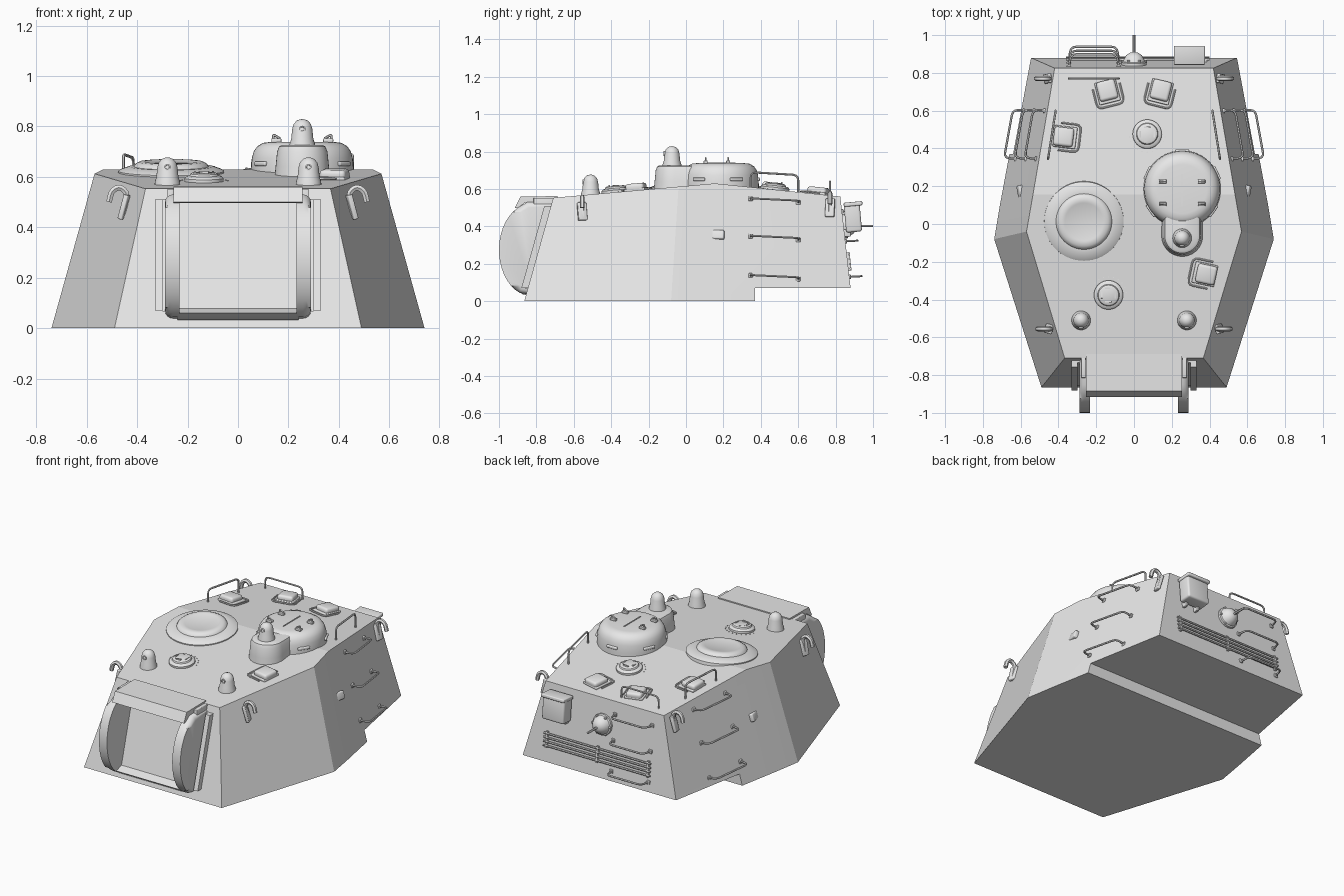
import bpy, bmesh, math
from mathutils import Matrix, Vector, Euler

if "Cube" in bpy.data.objects:
    bpy.data.objects.remove(bpy.data.objects["Cube"])

grey = bpy.data.materials.new("plain grey")
grey.diffuse_color = (0.8, 0.8, 0.8, 1)
grey.use_nodes = True
grey.node_tree.nodes["Principled BSDF"].inputs["Base Color"].default_value = grey.diffuse_color


def finish(name, bm, angle=35):
    bmesh.ops.remove_doubles(bm, verts=bm.verts, dist=1e-5)
    bmesh.ops.recalc_face_normals(bm, faces=bm.faces)
    me = bpy.data.meshes.new(name)
    bm.to_mesh(me)
    bm.free()
    me.materials.append(grey)
    me.shade_smooth()
    me.set_sharp_from_angle(angle=math.radians(angle))
    ob = bpy.data.objects.new(name, me)
    bpy.context.collection.objects.link(ob)
    return ob


def lathe(name, profile, loc, rot=(0, 0, 0), n=40, stretch=0):
    """Revolve (radius, height) points about z; stretch slides the +y half."""
    bm = bmesh.new()
    rings = []
    for r, h in profile:
        ring = []
        for i in range(n):
            a = 2 * math.pi * i / n
            y = r * math.sin(a)
            ring.append(bm.verts.new((r * math.cos(a), y + (stretch if y > 1e-6 else 0), h)))
        rings.append(ring)
    for a, b in zip(rings, rings[1:]):
        for i in range(n):
            j = (i + 1) % n
            bm.faces.new((a[i], a[j], b[j], b[i]))
    if profile[-1][0] > 0:
        bm.faces.new(rings[-1])
    bm.transform(Matrix.Translation(loc) @ Euler(rot).to_matrix().to_4x4())
    return finish(name, bm)


def box(name, loc, size, rot=(0, 0, 0), bevel=0.0):
    bm = bmesh.new()
    bmesh.ops.create_cube(bm, size=1, matrix=Matrix.Diagonal((*size, 1)))
    if bevel:
        bmesh.ops.bevel(bm, geom=bm.edges[:], offset=bevel, segments=3, profile=0.5, affect='EDGES')
    bm.transform(Matrix.Translation(loc) @ Euler(rot).to_matrix().to_4x4())
    return finish(name, bm)


def prism(name, pts, x0, x1, bevel=0.0):
    """Extrude a (y, z) outline from x0 to x1; bevel rounds the x1 rim."""
    bm = bmesh.new()
    a = [bm.verts.new((x0, *p)) for p in pts]
    b = [bm.verts.new((x1, *p)) for p in pts]
    bm.faces.new(a)
    bm.faces.new(b)
    for i in range(len(pts)):
        j = (i + 1) % len(pts)
        bm.faces.new((a[i], a[j], b[j], b[i]))
    if bevel:
        rim = [e for e in bm.edges if all(abs(v.co.x - x1) < 1e-6 for v in e.verts)]
        bmesh.ops.bevel(bm, geom=rim, offset=bevel, segments=4, profile=0.5, affect='EDGES')
    return finish(name, bm)


def tube(name, pts, r=0.006, bend=0.02):
    """Round bar along a path with softened corners."""
    pts = [Vector(p) for p in pts]
    path = [pts[0]]
    for p, q, s in zip(pts, pts[1:], pts[2:]):
        a = q + (p - q).normalized() * min(bend, (p - q).length * 0.45)
        b = q + (s - q).normalized() * min(bend, (s - q).length * 0.45)
        path += [a.lerp(q, t).lerp(q.lerp(b, t), t) for t in (0, .33, .67, 1)]
    path.append(pts[-1])
    cu = bpy.data.curves.new(name + "_path", 'CURVE')
    cu.dimensions = '3D'
    cu.bevel_depth = r
    cu.bevel_resolution = 1
    cu.use_fill_caps = True
    sp = cu.splines.new('POLY')
    sp.points.add(len(path) - 1)
    for sv, p in zip(sp.points, path):
        sv.co = (*p, 1)
    tmp = bpy.data.objects.new(name + "_path", cu)
    bpy.context.collection.objects.link(tmp)
    bm = bmesh.new()
    bm.from_mesh(tmp.to_mesh())
    tmp.to_mesh_clear()
    bpy.data.objects.remove(tmp)
    return finish(name, bm, 50)


# Surface helpers
def roof_z(y):
    return 0.553 + (y + 0.71) * 0.089 if y < 0.155 else 0.63 - (y - 0.155) * 0.1045

def roof_tilt(y):
    return math.atan(0.089) if y < 0.155 else -math.atan(0.1045)

def side_x(y, z):
    if y > -0.06:
        lo, hi = 0.74 - 0.183 * (y + 0.08), 0.569 - 0.172 * (y + 0.04)
    else:
        lo, hi = 0.74 + 0.318 * (y + 0.08), 0.569 + 0.304 * (y + 0.04)
    return lo + (hi - lo) * z / 0.6

def front_y(z):
    return -0.865 + z * 0.28

def rear_y(z):
    return 0.888 - z * 0.1125


# Turret shell: six-sided, ridged roof, notched under the rear
low = [(0.49, -0.865), (0.74, -0.08), (0.71, 0.1), (0.563, 0.888)]
top = [(0.367, -0.71), (0.569, -0.04), (0.535, 0.155), (0.42, 0.825)]
bm = bmesh.new()
L = {s: [bm.verts.new((s * x, y, 0)) for x, y in low] for s in (-1, 1)}
T = {s: [bm.verts.new((s * x, y, roof_z(y))) for x, y in top] for s in (-1, 1)}
for i in range(3):
    bm.faces.new((T[1][i], T[1][i + 1], T[-1][i + 1], T[-1][i]))
    bm.faces.new((L[1][i], L[1][i + 1], L[-1][i + 1], L[-1][i]))
    for s in (-1, 1):
        bm.faces.new((L[s][i], L[s][i + 1], T[s][i + 1], T[s][i]))
for i in (0, 3):
    bm.faces.new((L[-1][i], L[1][i], T[1][i], T[-1][i]))
shell = finish("turret_shell", bm, 6)
cutter = box("notch_cutter", (0, 0.87, -0.03), (2, 1.0, 0.2))
cutter.hide_render = True
cutter.hide_viewport = True
cut = shell.modifiers.new("rear_notch", 'BOOLEAN')
cut.operation = 'DIFFERENCE'
cut.object = cutter

# Gun mount: curved cheeks, face panel, lip, hood and side strips
cheek = [(-0.66, 0.53), (-0.85, 0.53), (-0.9, 0.5)]
cheek += [(-0.83 - 0.17 * math.cos(a), 0.275 + 0.245 * math.sin(a))
          for a in [math.radians(d) for d in range(56, -79, -9)]]
cheek += [(-0.8, 0.03)]
for s in (-1, 1):
    prism("mount_cheek", cheek, 0.232 * s, 0.289 * s, 0.03)
    prism("mount_strip", [(front_y(z) - d, z) for z, d in
                          ((0.07, -0.02), (0.07, 0.035), (0.51, 0.035), (0.51, -0.02))],
          0.30 * s, 0.33 * s)
    prism("mount_strip_base", [(front_y(z) - d, z) for z, d in
                               ((0.065, -0.02), (0.065, 0.012), (0.51, 0.012), (0.51, -0.02))],
          0.28 * s, 0.30 * s)
    box("hood_bracket", (0.268 * s, -0.755, 0.515), (0.025, 0.12, 0.075), bevel=0.004)
prism("mount_panel", [(front_y(z) - d, z) for z, d in
                      ((0.07, -0.02), (0.07, 0.009), (0.535, 0.009), (0.535, -0.02))], -0.235, 0.235)
prism("mount_lip", [(-0.83, 0.03), (-0.868, 0.033), (-0.905, 0.06), (-0.84, 0.082)], -0.24, 0.24)
prism("mount_hood", [(-0.688, 0.562), (-0.885, 0.56), (-0.915, 0.50), (-0.902, 0.497),
                     (-0.86, 0.528), (-0.688, 0.53)], -0.255, 0.255)

# Loader hatch on the left
lathe("round_hatch", [(0.212, -0.02), (0.21, 0.006), (0.2, 0.012), (0.165, 0.024), (0.148, 0.024),
                      (0.142, 0.034), (0.128, 0.042), (0.105, 0.044), (0.1, 0.042), (0, 0.042)],
      (-0.265, 0.015, roof_z(0.015)), (roof_tilt(0), 0, 0), 56)

# Commander cupola on the right
CX, CY = 0.255, 0.185
lathe("cupola", [(0.204, 0.58), (0.204, 0.63), (0.2, 0.675), (0.192, 0.702), (0.178, 0.722),
                 (0.155, 0.735), (0.13, 0.738), (0, 0.738)], (CX, CY, 0), n=56)
lathe("cupola_nose", [(0.112, 0.58), (0.106, 0.64), (0.1, 0.7), (0.092, 0.72), (0.08, 0.727), (0, 0.727)],
      (CX, -0.062, 0), stretch=0.16)
for deg in (25, 90, 155, 215, 325):
    a = math.radians(deg)
    box("vision_slit", (CX + 0.2 * math.cos(a), CY + 0.2 * math.sin(a), 0.652),
        (0.02, 0.075, 0.018), (0, 0, a), 0.006)
box("lid_seam", (CX, CY - 0.005, 0.739), (0.006, 0.17, 0.006))
for s in (-1, 1):
    for y in (0.105, 0.225):
        x = CX + 0.103 * s
        box("lid_latch_foot", (x, y, 0.744), (0.04, 0.022, 0.016), bevel=0.004)
        tube("lid_latch", [(x + 0.012 * s, y, 0.74), (x + 0.012 * s, y, 0.768), (x - 0.015 * s, y, 0.752)], 0.005, 0.006)

# Rotating sight domes
dome = [(0.052, -0.02), (0.05, 0.012), (0.044, 0.03), (0.04, 0.07), (0.034, 0.09), (0.022, 0.103), (0.01, 0.108), (0, 0.109)]
for x, y, z in ((-0.28, -0.51, 0.568), (0.28, -0.51, 0.568), (CX, -0.075, 0.72)):
    lathe("sight_dome", dome, (x, y, z), n=28)
    lathe("sight_lens", [(0.013, 0), (0.013, 0.01), (0.008, 0.01), (0.007, 0.004), (0, 0.004)],
          (x, y - 0.034, z + 0.07), (math.pi / 2, 0, 0), 16)

# Roof ventilators with slots and bolts
for x, y, side in ((0.07, 0.475, -1), (-0.135, -0.375, 1)):
    z = roof_z(y)
    lathe("ventilator", [(0.077, -0.015), (0.077, 0.012), (0.068, 0.02), (0.058, 0.022), (0.054, 0.03),
                         (0.046, 0.034), (0, 0.034)], (x, y, z), (roof_tilt(y), 0, 0))
    for k in range(4):
        a = math.pi / 2 * k
        box("ventilator_slot", (x + 0.036 * math.cos(a), y + 0.036 * math.sin(a), z + 0.034),
            (0.008, 0.036, 0.008), (roof_tilt(y), 0, a))
    for k in range(11):
        a = side * math.pi * (k + 0.5) / 11
        by = y + 0.095 * math.sin(a)
        lathe("roof_bolt", [(0.003, -0.003), (0.003, 0.003)], (x + 0.095 * math.cos(a), by, roof_z(by)), n=6)

# Periscope covers, each hugged by a U-shaped guard
for x, y, deg in ((-0.14, 0.7, 14), (0.14, 0.7, -14), (-0.365, 0.46, 83), (0.375, -0.265, -102)):
    a = math.radians(deg)
    z = roof_z(y)
    turn = Matrix.Rotation(roof_tilt(y), 3, 'X') @ Matrix.Rotation(a, 3, 'Z')
    e = turn.to_euler()
    box("periscope_base", (x, y, z + 0.004), (0.115, 0.12, 0.016), e, 0.005)
    box("periscope_cover", Vector((x, y, z + 0.016)) + turn @ Vector((0, 0.008, 0)), (0.1, 0.105, 0.044), e, 0.015)
    tube("periscope_guard", [Vector((x, y, z)) + turn @ Vector(p) for p in
         ((-0.073, 0.03, 0.006), (-0.073, -0.078, 0.006), (0.073, -0.078, 0.006), (0.073, 0.03, 0.006))], 0.005, 0.03)

# Side fittings, mirrored
for s in (-1, 1):
    # climbing rungs
    for z in (0.13, 0.34, 0.54):
        a, b = side_x(0.345, z), side_x(0.6, z)
        tube("side_rung", [(s * (a - 0.01), 0.345, z + 0.008), (s * (a + 0.06), 0.35, z + 0.01),
                           (s * (b + 0.06), 0.605, z - 0.002), (s * (b - 0.01), 0.6, z - 0.012)], bend=0.03)
        for y, w, dz in ((0.345, a, 0.008), (0.6, b, -0.012)):
            box("rung_foot", (s * w, y, z + dz), (0.016, 0.024, 0.024), bevel=0.004)
    # roof handrail
    tube("roof_handrail", [(s * 0.455, 0.345, 0.58), (s * 0.455, 0.345, 0.69),
                           (s * 0.415, 0.6, 0.675), (s * 0.415, 0.6, 0.565)], bend=0.03)
    # pistol port
    box("side_port", (s * side_x(0.17, 0.355), 0.17, 0.355), (0.03, 0.07, 0.05), (0, -s * 0.27, -s * 0.18), 0.008)
    # lifting hooks
    for y, z, turn in ((-0.555, 0.45, 0.3), (0.77, 0.47, -0.18)):
        w = side_x(y, z)
        tube("lifting_hook", [(s * w, y, z), (s * (w - 0.018), y, z + 0.085), (s * (w + 0.012), y, z + 0.112),
                              (s * (w + 0.045), y, z + 0.095), (s * (w + 0.055), y, z + 0.05)], 0.013, 0.025)
        box("hook_plate", (s * (w - 0.006), y, z + 0.03), (0.02, 0.05, 0.1), (0, -s * 0.27, s * turn), 0.005)

# Rear rungs and rear roof rail on the left half
for z in (0.13, 0.32, 0.48):
    y = rear_y(z)
    tube("rear_rung", [(-0.345, y - 0.01, z), (-0.335, y + 0.065, z + 0.004),
                       (-0.09, y + 0.065, z + 0.004), (-0.08, y - 0.01, z)], bend=0.03)
    for x in (-0.345, -0.08):
        box("rung_foot", (x, y, z), (0.024, 0.016, 0.024), bevel=0.004)
tube("rear_roof_rail", [(-0.345, 0.77, 0.55), (-0.345, 0.77, 0.64), (-0.08, 0.77, 0.64), (-0.08, 0.77, 0.55)], bend=0.03)

# Long stowage bars across the rear
for k in range(4):
    z = 0.175 + 0.025 * k
    tube("stowage_bar", [(-0.36, rear_y(z) + 0.012, z), (0.4, rear_y(z) + 0.012, z)], 0.006)
for x in (-0.34, 0.02, 0.38):
    box("bar_bracket", (x, rear_y(0.21) + 0.004, 0.212), (0.014, 0.022, 0.1), (0.11, 0, 0))

# Rear stowage box
box("rear_box", (0.293, 0.892, 0.45), (0.155, 0.085, 0.16), (0.09, 0, 0), 0.012)
box("rear_box_lid", (0.293, 0.893, 0.52), (0.165, 0.1, 0.022), (0.09, 0, 0), 0.006)
for x in (0.25, 0.335):
    box("rear_box_bracket", (x, 0.86, 0.365), (0.018, 0.04, 0.04), bevel=0.004)

# Rear ball port with pin
lathe("ball_port", [(0.066, -0.02), (0.066, 0.014), (0.058, 0.018), (0.053, 0.03), (0.042, 0.05), (0.022, 0.064), (0, 0.068)],
      (0, rear_y(0.4), 0.4), (-math.pi / 2 + 0.11, 0, 0), 32)
tube("port_pin", [(0, 0.88, 0.402), (0, 1.0, 0.402)], 0.007)
for k in range(6):
    a = math.pi * k / 3
    lathe("port_bolt", [(0.008, 0), (0.008, 0.012), (0.004, 0.016)],
          (0.06 * math.cos(a), rear_y(0.4) + 0.01, 0.4 + 0.06 * math.sin(a)), (-math.pi / 2, 0, 0), 8)
